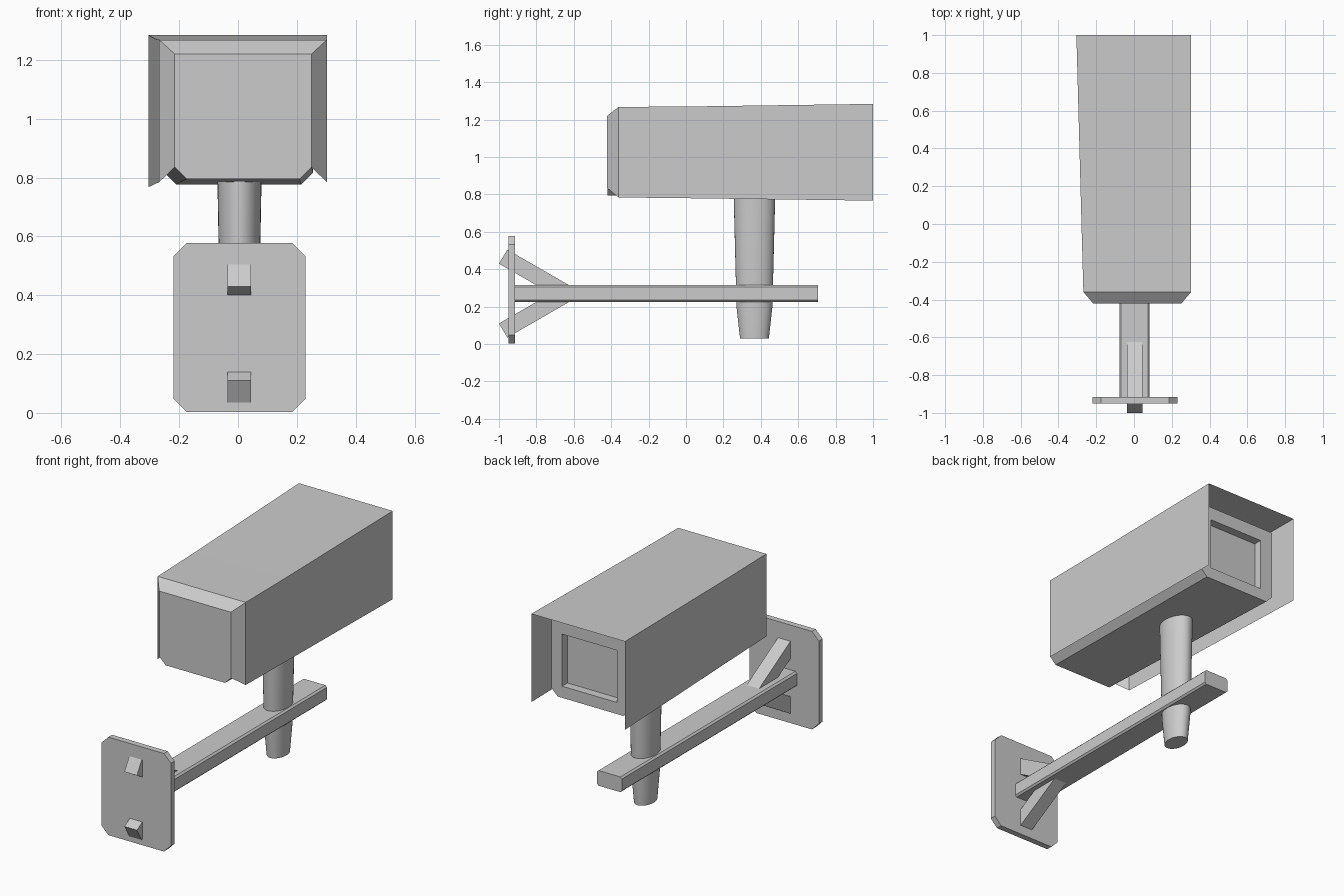
import bpy, bmesh, math

if "Cube" in bpy.data.objects:
    bpy.data.objects.remove(bpy.data.objects["Cube"])


def loft(name, rings, closed=True, caps=True):
    """Skin a list of matching point rings; optionally close and cap them."""
    bm = bmesh.new()
    vs = [[bm.verts.new(p) for p in r] for r in rings]
    n = len(rings[0])
    for a, b in zip(vs, vs[1:]):
        for i in range(n if closed else n - 1):
            j = (i + 1) % n
            bm.faces.new((a[i], a[j], b[j], b[i]))
    if caps:
        bm.faces.new(vs[0])
        bm.faces.new(vs[-1])
    bmesh.ops.recalc_face_normals(bm, faces=bm.faces)
    me = bpy.data.meshes.new(name)
    bm.to_mesh(me)
    bm.free()
    ob = bpy.data.objects.new(name, me)
    bpy.context.collection.objects.link(ob)
    return ob


def octagon(x0, x1, z0, z1, c, y):
    """Chamfered rectangle in the xz plane."""
    return [(x, y, z) for x, z in (
        (x0 + c, z0), (x1 - c, z0), (x1, z0 + c), (x1, z1 - c),
        (x1 - c, z1), (x0 + c, z1), (x0, z1 - c), (x0, z0 + c))]


def rect(x0, x1, z0, z1, y):
    return [(x0, y, z0), (x1, y, z0), (x1, y, z1), (x0, y, z1)]


# Wall plate and horizontal arm
loft("wall_plate", [octagon(-0.22, 0.23, 0.003, 0.577, 0.045, y) for y in (-0.95, -0.915)])
loft("arm", [octagon(-0.078, 0.083, 0.226, 0.315, 0.01, y) for y in (-0.915, 0.705)])

# Diagonal struts, mirrored above and below the arm
profile = [(-1.0, 0.43), (-0.955, 0.505), (-0.582, 0.29), (-0.757, 0.29)]
for side, sign in (("upper", 1), ("lower", -1)):
    loft(side + "_strut", [[(x, y, 0.27 + sign * (z - 0.27)) for y, z in profile]
                           for x in (-0.036, 0.045)])

# Oval tapered post
post = loft("post", [[(0.005 + rx * math.cos(math.tau * i / 32),
                       0.366 + ry * math.sin(math.tau * i / 32), z) for i in range(32)]
                     for z, rx, ry in ((0.03, 0.053, 0.077), (0.2, 0.064, 0.096),
                                       (0.79, 0.075, 0.111))])
bpy.context.view_layer.objects.active = post
post.select_set(True)
bpy.ops.object.shade_smooth_by_angle(angle=math.radians(40))


# Camera body with chamfered lower edges and recessed window
def body_ring(x0, x1, z0, z1, y, c=0.04):
    return [(x0 + c, y, z0), (x1 - c, y, z0), (x1, y, z0 + c), (x1, y, z1), (x0, y, z1), (x0, y, z0 + c)]


body = loft("camera_body", [body_ring(-0.215, 0.25, 0.795, 1.22, -0.42),
                            body_ring(-0.25, 0.255, 0.777, 1.228, 0.88)])
bm = bmesh.new()
bm.from_mesh(body.data)
bm.faces.ensure_lookup_table()
front = max(bm.faces, key=lambda f: f.calc_center_median().y)
bmesh.ops.inset_region(bm, faces=[front], thickness=0.068)
window = rect(-0.17, 0.187, 0.845, 1.15, 0.88)
bmesh.ops.delete(bm, geom=[f for f in bm.faces if f.calc_center_median().y > 0.87], context='FACES')
edge = [v for v in bm.verts if v.co.y > 0.87]
outer = sorted(edge, key=lambda v: math.atan2(v.co.z - 1.0, v.co.x))
hole = [bm.verts.new(p) for p in window]
deep = [bm.verts.new((x, y - 0.05, z)) for x, y, z in window]
# outer order by angle: lower-left pair, lower-right pair, upper right, upper left
right_up = [v for v in outer if v.co.x > 0 and v.co.z > 1.1][0]
left_up = [v for v in outer if v.co.x < 0 and v.co.z > 1.1][0]
low = [v for v in outer if v.co.z < 1.0]
l_side, l_bot = sorted([v for v in low if v.co.x < 0], key=lambda v: v.co.x)
r_bot, r_side = sorted([v for v in low if v.co.x > 0], key=lambda v: v.co.x)
for f in ((l_bot, r_bot, hole[1], hole[0]), (r_bot, r_side, hole[1]),
          (r_side, right_up, hole[2], hole[1]), (right_up, left_up, hole[3], hole[2]),
          (left_up, l_side, hole[0], hole[3]), (l_side, l_bot, hole[0])):
    bm.faces.new(f)
for i in range(4):
    j = (i + 1) % 4
    bm.faces.new((hole[i], hole[j], deep[j], deep[i]))
bm.faces.new(deep)
bmesh.ops.recalc_face_normals(bm, faces=bm.faces)
bm.to_mesh(body.data)
bm.free()


# Thin open-bottomed sun hood, flaring toward the lens end
def hood_ring(x0, x1, z0, z1, y):
    return [(x0, y, z0), (x0, y, z1), (x1, y, z1), (x1, y, z0)]


loft("sun_hood", [hood_ring(-0.215, 0.25, 0.835, 1.22, -0.422),
                  hood_ring(-0.268, 0.302, 0.784, 1.268, -0.36),
                  hood_ring(-0.278, 0.302, 0.78, 1.27, 0.0),
                  hood_ring(-0.305, 0.302, 0.767, 1.284, 1.0)], closed=False, caps=False)
